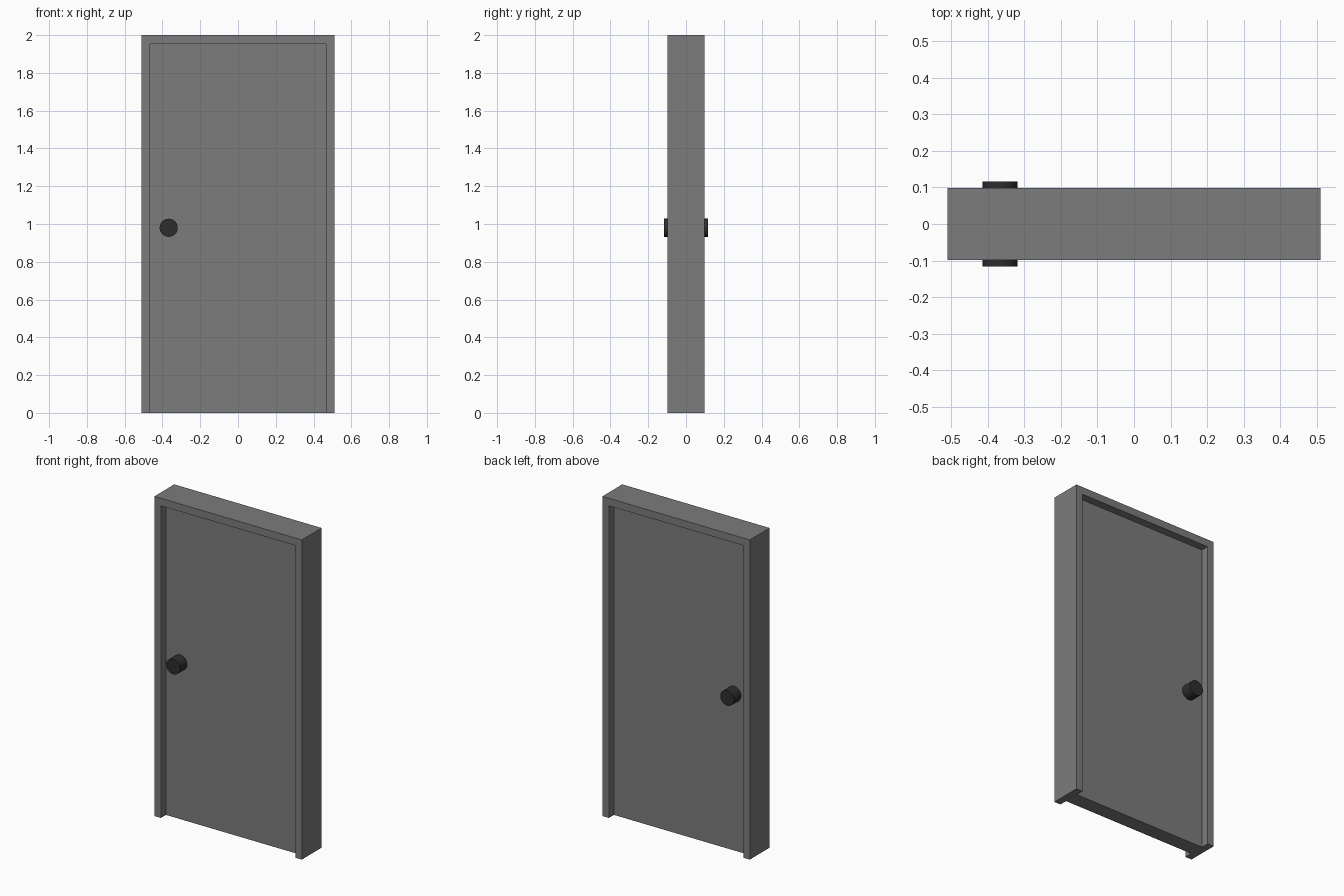
import bpy
import bmesh
from math import radians
from mathutils import Matrix, Vector

cube = bpy.data.objects.get("Cube")
if cube:
    bpy.data.objects.remove(cube, do_unlink=True)

HALF_W, HEIGHT, HALF_D = 0.51, 2.0, 0.098       # outer frame
IN_W, IN_H, PANEL_D = 0.465, 1.953, 0.048       # opening and door leaf
KNOB_X, KNOB_Z, KNOB_R, KNOB_TIP = -0.367, 0.98, 0.048, 0.117


def material(name, value):
    mat = bpy.data.materials.new(name)
    mat.use_nodes = True
    colour = (value, value, value, 1)
    mat.diffuse_color = colour
    mat.node_tree.nodes["Principled BSDF"].inputs["Base Color"].default_value = colour
    return mat


def finish(name, bm, mat):
    bmesh.ops.recalc_face_normals(bm, faces=bm.faces)
    mesh = bpy.data.meshes.new(name)
    bm.to_mesh(mesh)
    bm.free()
    mesh.materials.append(mat)
    obj = bpy.data.objects.new(name, mesh)
    bpy.context.collection.objects.link(obj)
    return obj


def extruded(name, outline, half_depth, mat):
    """Extrude an x-z outline from front to back."""
    bm = bmesh.new()
    face = bm.faces.new([bm.verts.new((x, -half_depth, z)) for x, z in outline])
    result = bmesh.ops.extrude_face_region(bm, geom=[face])
    verts = [v for v in result["geom"] if isinstance(v, bmesh.types.BMVert)]
    bmesh.ops.translate(bm, verts=verts, vec=(0, 2 * half_depth, 0))
    return finish(name, bm, mat)


grey = material("grey_paint", 0.2)
black = material("black_metal", 0.027)

# Frame: two jambs and a header in one piece, open at the bottom
opening = [(IN_W, 0), (IN_W, IN_H), (-IN_W, IN_H), (-IN_W, 0)]
outer = [(-HALF_W, 0), (-HALF_W, HEIGHT), (HALF_W, HEIGHT), (HALF_W, 0)]
extruded("door_frame", outer + opening, HALF_D, grey)

# Door leaf, recessed equally on both sides
extruded("door_panel", opening, PANEL_D, grey)

# Round knobs on both faces
for name, side in (("front_knob", -1), ("back_knob", 1)):
    bm = bmesh.new()
    centre = Vector((KNOB_X, side * (PANEL_D + KNOB_TIP) / 2, KNOB_Z))
    bmesh.ops.create_cone(
        bm, cap_ends=True, segments=32, radius1=KNOB_R, radius2=KNOB_R,
        depth=KNOB_TIP - PANEL_D,
        matrix=Matrix.Translation(centre) @ Matrix.Rotation(radians(90), 4, "X"))
    knob = finish(name, bm, black)
    bpy.ops.object.select_all(action="DESELECT")
    knob.select_set(True)
    bpy.context.view_layer.objects.active = knob
    bpy.ops.object.shade_smooth_by_angle(angle=radians(40))
